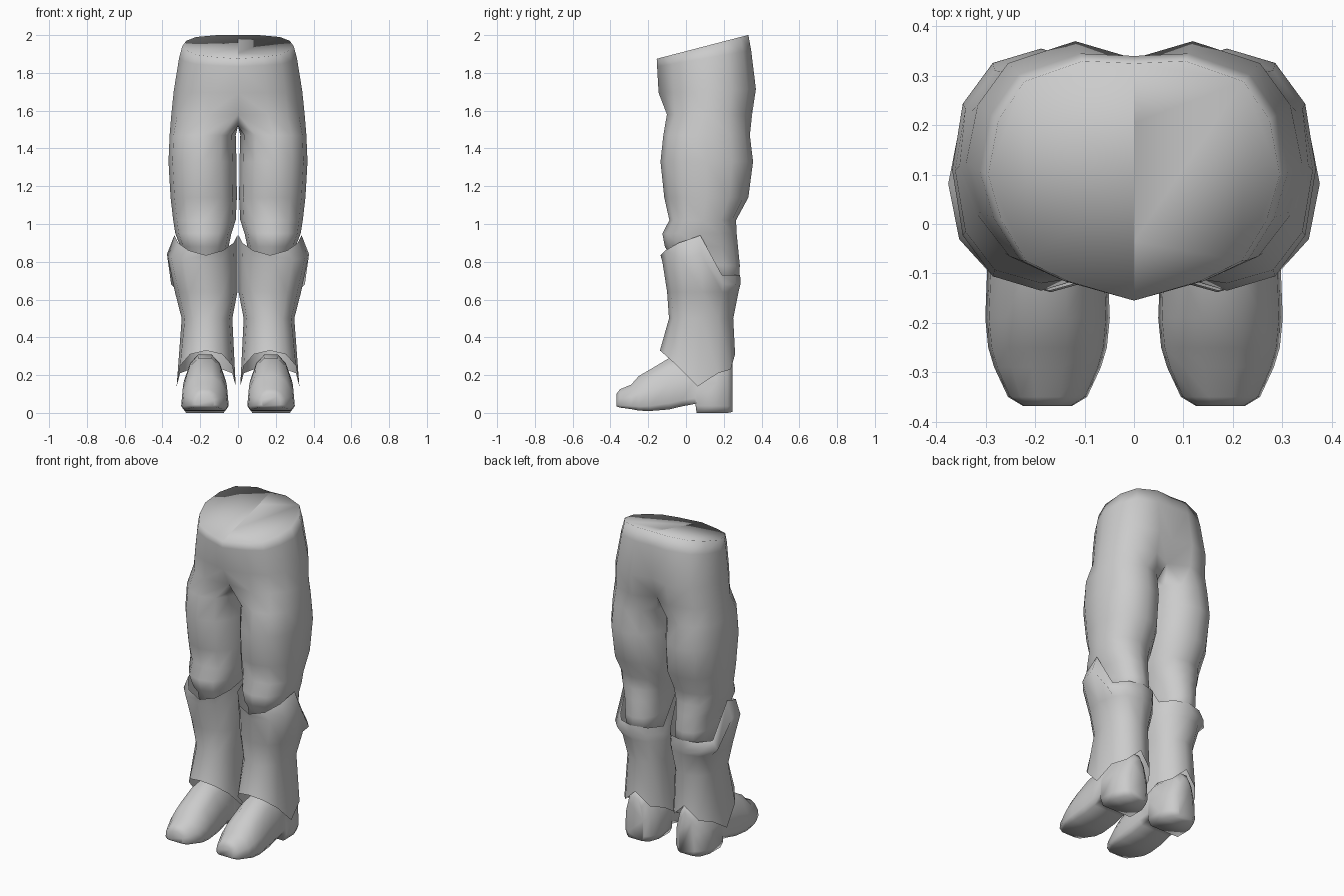
import bpy, bmesh, math

if "Cube" in bpy.data.objects:
    bpy.data.objects.remove(bpy.data.objects["Cube"])

N = 12  # points per leg ring: 0 front, 3 outer, 6 back, 9 inner


def loft(name, rows, cap_start=False, cap_end=False):
    """Skin closed rings, open the x=0 side, mirror to the other leg."""
    bm = bmesh.new()
    grid = [[bm.verts.new(p) for p in row] for row in rows]
    n = len(rows[0])
    for a, b in zip(grid, grid[1:]):
        for i in range(n):
            j = (i + 1) % n
            bm.faces.new((a[i], a[j], b[j], b[i]))
    if cap_start:
        bm.faces.new([v for v in grid[0]])
    if cap_end:
        bm.faces.new(grid[-1])
    inner = [f for f in bm.faces if all(v.co.x < 1e-4 for v in f.verts)]
    bmesh.ops.delete(bm, geom=inner, context='FACES')
    bmesh.ops.recalc_face_normals(bm, faces=bm.faces)
    mesh = bpy.data.meshes.new(name)
    bm.to_mesh(mesh)
    bm.free()
    for p in mesh.polygons:
        p.use_smooth = True
    ob = bpy.data.objects.new(name, mesh)
    bpy.context.collection.objects.link(ob)
    mod = ob.modifiers.new("mirror", 'MIRROR')
    mod.use_clip = True
    return ob


def ring(z, x0, x1, yf, yb):
    """Rounded leg ring; z is a number or front-to-back heights (7)."""
    pts = []
    for i in range(N):
        t = math.radians(-90 + 360 * i / N)
        c, s = [math.copysign(abs(f(t)) ** 0.88, f(t)) if abs(f(t)) > 1e-6 else 0
                for f in (math.cos, math.sin)]
        h = z[min(i, N - i)] if isinstance(z, (list, tuple)) else z
        pts.append(((x0 + x1) / 2 + (x1 - x0) / 2 * c,
                    (yf + yb) / 2 + (yb - yf) / 2 * s, h))
    return pts


HALF = [(.45, .03), (.74, .12), (.91, .3), (1, .5), (.93, .74), (.75, .91), (.35, 1)]


def hip_ring(z, slope, hw, yf, yb, cf, cb, drop=0):
    """Half pelvis outline; points 7 to 11 lie on the centre plane."""
    pts = [(hw * x, yf + (yb - yf) * y) for x, y in HALF]
    pts += [(0, cb + (cf - cb) * k / 4) for k in range(5)]
    return [(x, y, z + slope * y - (drop if 8 <= i <= 10 else 0))
            for i, (x, y) in enumerate(pts)]


# Trousers: slanted closed waist, hips, thighs and bulging knees
loft("trousers", [
    hip_ring(1.915, .26, .295, -.13, .33, -.155, .325),
    hip_ring(1.86, .17, .312, -.13, .345, -.153, .34),
    hip_ring(1.70, .04, .340, -.125, .37, -.145, .335),
    hip_ring(1.58, 0, .353, -.115, .35, -.09, .29, .06),
    ring(1.47, .012, .362, -.12, .338),
    ring(1.33, .008, .368, -.135, .355),
    ring(1.14, .006, .357, -.115, .33),
    ring(1.02, .012, .343, -.088, .265),
    ring(.95, .035, .332, -.125, .268),
    ring(.88, .05, .305, -.112, .275),
    ring([.835, .84, .83, .8, .78, .78, .78], .06, .285, -.085, .285),
    ring(.68, .06, .28, -.05, .28),
], cap_start=True, cap_end=True)

# Flared shin covers with pointed sides and a ragged hem
loft("shin_cover", [
    ring([.835, .86, .90, .94, .73, .73, .73], .004, .337, -.135, .287),
    ring([.80, .81, .82, .84, .68, .68, .68], .002, .376, -.125, .288),
    ring(.64, .003, .334, -.10, .278),
    ring(.50, .03, .298, -.09, .25),
    ring([.33, .31, .25, .14, .21, .23, .31], .012, .325, -.138, .26),
])

# Shoes: cross-sections from toe to heel (y, half width, bottom, top)
SECT = [(.85, 0), (1, .12), (.94, .5), (.68, .82), (.3, 1)]
SECT += [(-x, z) for x, z in reversed(SECT)]
shoe = [(-.368, .05, .035, .10), (-.35, .08, .028, .125), (-.29, .108, .02, .15),
        (-.25, .12, .012, .195), (-.19, .126, .01, .23), (-.09, .122, .018, .29),
        (-.02, .118, .035, .30), (.05, .115, .048, .31), (.056, .118, 0, .31),
        (.16, .116, 0, .31), (.22, .09, 0, .30), (.247, .055, .005, .26)]
loft("shoe", [[(.175 + hw * x, y, b + (t - b) * z) for x, z in SECT]
              for y, hw, b, t in shoe], cap_start=True, cap_end=True)
